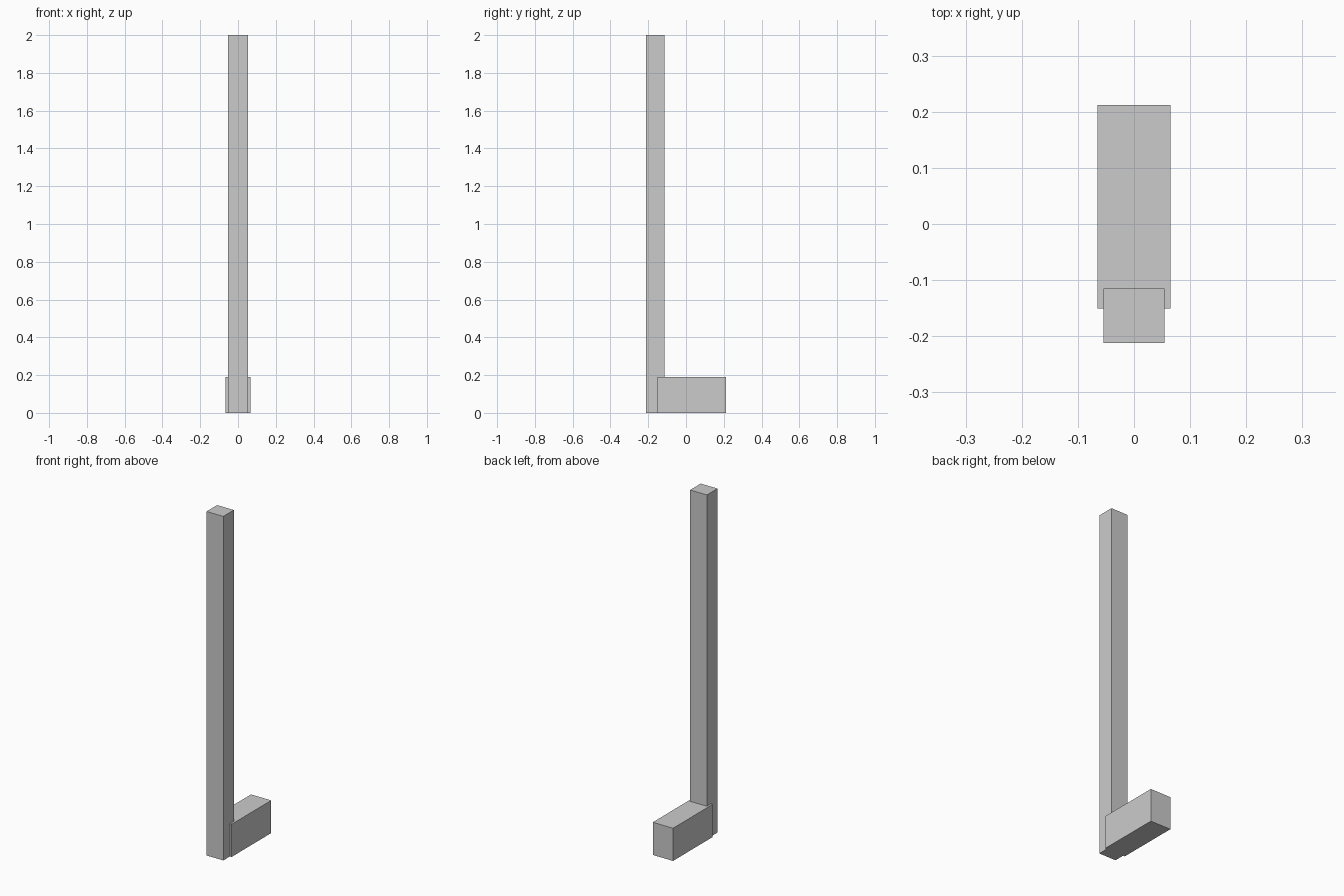
import bpy

if "Cube" in bpy.data.objects:
    bpy.data.objects.remove(bpy.data.objects["Cube"])


def box(name, x, y, z):
    """Axis-aligned box from (min, max) ranges."""
    bpy.ops.mesh.primitive_cube_add(size=1, location=[sum(r) / 2 for r in (x, y, z)])
    ob = bpy.context.object
    ob.name = name
    ob.scale = [r[1] - r[0] for r in (x, y, z)]
    bpy.ops.object.transform_apply(location=False, rotation=False, scale=True)
    return ob


# Tall upright post at the front
box("post", (-0.054, 0.054), (-0.212, -0.115), (0, 2))

# Low foot block running backwards, overlapping the post
box("foot_block", (-0.065, 0.065), (-0.151, 0.212), (0, 0.19))
